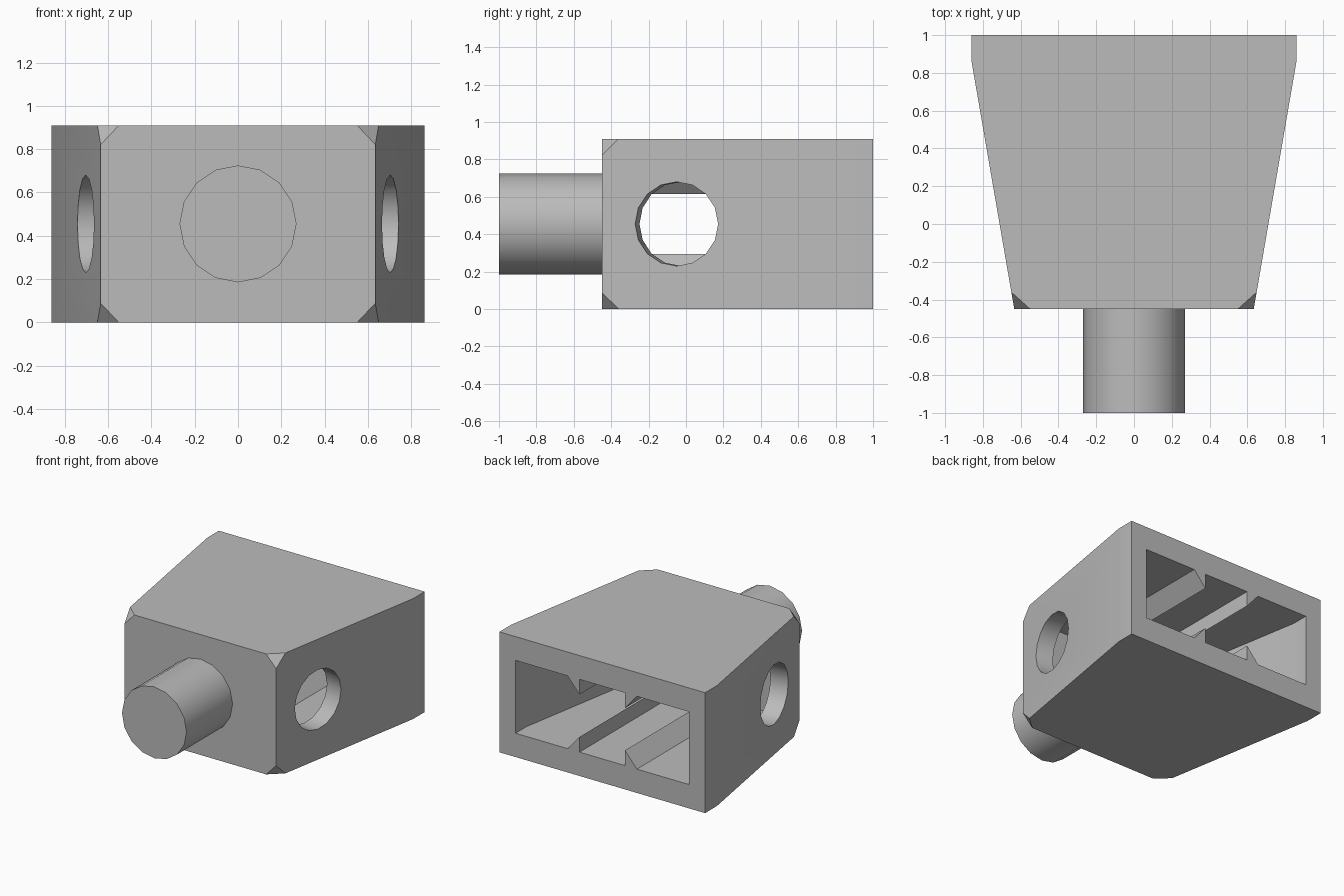
import bpy, bmesh
from math import pi
from mathutils import Vector, Matrix

default = bpy.data.objects.get("Cube")
if default:
    bpy.data.objects.remove(default, do_unlink=True)

H = 0.91                      # body height
MID = H / 2
FRONT = -0.45                 # front face of the body
BEND = Vector((0.86, 0.86, 0))     # where the side walls start to taper
TAPER = Vector((0.985, -0.17, 0)).normalized()
WALL = 0.135

grey = bpy.data.materials.new("plain grey")
grey.use_nodes = True
colour = (0.5, 0.5, 0.5, 1)
grey.diffuse_color = colour
grey.node_tree.nodes["Principled BSDF"].inputs["Base Color"].default_value = colour


def finish(name, bm):
    bmesh.ops.recalc_face_normals(bm, faces=bm.faces)
    mesh = bpy.data.meshes.new(name)
    bm.to_mesh(mesh)
    bm.free()
    mesh.materials.append(grey)
    obj = bpy.data.objects.new(name, mesh)
    bpy.context.collection.objects.link(obj)
    return obj


def prism_along_y(profile, y0, y1):
    bm = bmesh.new()
    face = bm.faces.new([bm.verts.new((x, y0, z)) for x, z in profile])
    out = bmesh.ops.extrude_face_region(bm, geom=[face])
    verts = [v for v in out["geom"] if isinstance(v, bmesh.types.BMVert)]
    bmesh.ops.translate(bm, verts=verts, vec=(0, y1 - y0, 0))
    bmesh.ops.recalc_face_normals(bm, faces=bm.faces)
    return bm


def slice_off(bm, point, normal):
    # Remove everything on the normal side of a plane and close the cut
    out = bmesh.ops.bisect_plane(bm, geom=bm.verts[:] + bm.edges[:] + bm.faces[:],
                                 plane_co=point, plane_no=normal, clear_outer=True)
    edges = [e for e in out["geom_cut"] if isinstance(e, bmesh.types.BMEdge)]
    bmesh.ops.edgeloop_fill(bm, edges=edges)


def mirrored(v, side):
    return Vector((v.x * side, v.y, v.z))


def cylinder(radius, length, centre, axis):
    bm = bmesh.new()
    bmesh.ops.create_cone(bm, cap_ends=True, segments=16, radius1=radius,
                          radius2=radius, depth=length)
    # Lay it along y, then turn it about z, keeping one corner at the top
    bmesh.ops.rotate(bm, verts=bm.verts, matrix=Matrix.Rotation(pi / 2, 3, 'X'))
    turn = Vector((0, 1, 0)).rotation_difference(axis).to_matrix()
    bmesh.ops.rotate(bm, verts=bm.verts, matrix=turn)
    bmesh.ops.translate(bm, verts=bm.verts, vec=centre)
    return bm


# Tapered body block with its four front corners cut off
w = BEND.x
bm = prism_along_y([(-w, 0), (w, 0), (w, H), (-w, H)], FRONT, 1)
for side in (-1, 1):
    slice_off(bm, mirrored(BEND, side), mirrored(TAPER, side))
for side in (-1, 1):
    for z, dz in ((0, 0.09), (H, -0.09)):
        a = Vector((0.55 * side, FRONT, z))
        b = Vector((0.65 * side, -0.36, z))
        c = Vector((0.635 * side, FRONT, z + dz))
        normal = (b - a).cross(c - a).normalized()
        if normal.y > 0:
            normal.negate()
        slice_off(bm, a, normal)
body = finish("body", bm)

# Cavity open at the back, leaving two pairs of wedge rails
quarter = [(0.725, 0.275), (0.29, 0.275), (0.19, 0.16), (0.19, 0.275)]
half = [(x, MID + z) for x, z in quarter] + [(-x, MID + z) for x, z in reversed(quarter)]
profile = half + [(x, H - z) for x, z in reversed(half)]
bm = prism_along_y(profile, -0.27, 1.1)
for side in (-1, 1):
    slice_off(bm, mirrored(BEND - TAPER * WALL, side), mirrored(TAPER, side))
cutters = [finish("cavity_cutter", bm)]

# Round holes square to the slanted side walls
for side, name in ((1, "left_hole_cutter"), (-1, "right_hole_cutter")):
    centre = Vector((0.703 * side, -0.05, MID))
    cutters.append(finish(name, cylinder(0.225, 0.4, centre, mirrored(TAPER, side))))

for cutter in cutters:
    cutter.hide_render = True
    mod = body.modifiers.new("cut", 'BOOLEAN')
    mod.operation = 'DIFFERENCE'
    mod.solver = 'EXACT'
    mod.object = cutter
bpy.context.view_layer.objects.active = body
for mod in list(body.modifiers):
    bpy.ops.object.modifier_apply(modifier=mod.name)
for cutter in cutters:
    bpy.data.objects.remove(cutter, do_unlink=True)

# Front peg
peg = finish("front_peg", cylinder(0.27, 0.56, Vector((0, -0.72, MID)), Vector((0, 1, 0))))

for obj in (body, peg):
    bpy.ops.object.select_all(action='DESELECT')
    obj.select_set(True)
    bpy.context.view_layer.objects.active = obj
    bpy.ops.object.shade_smooth_by_angle(angle=pi / 6)
